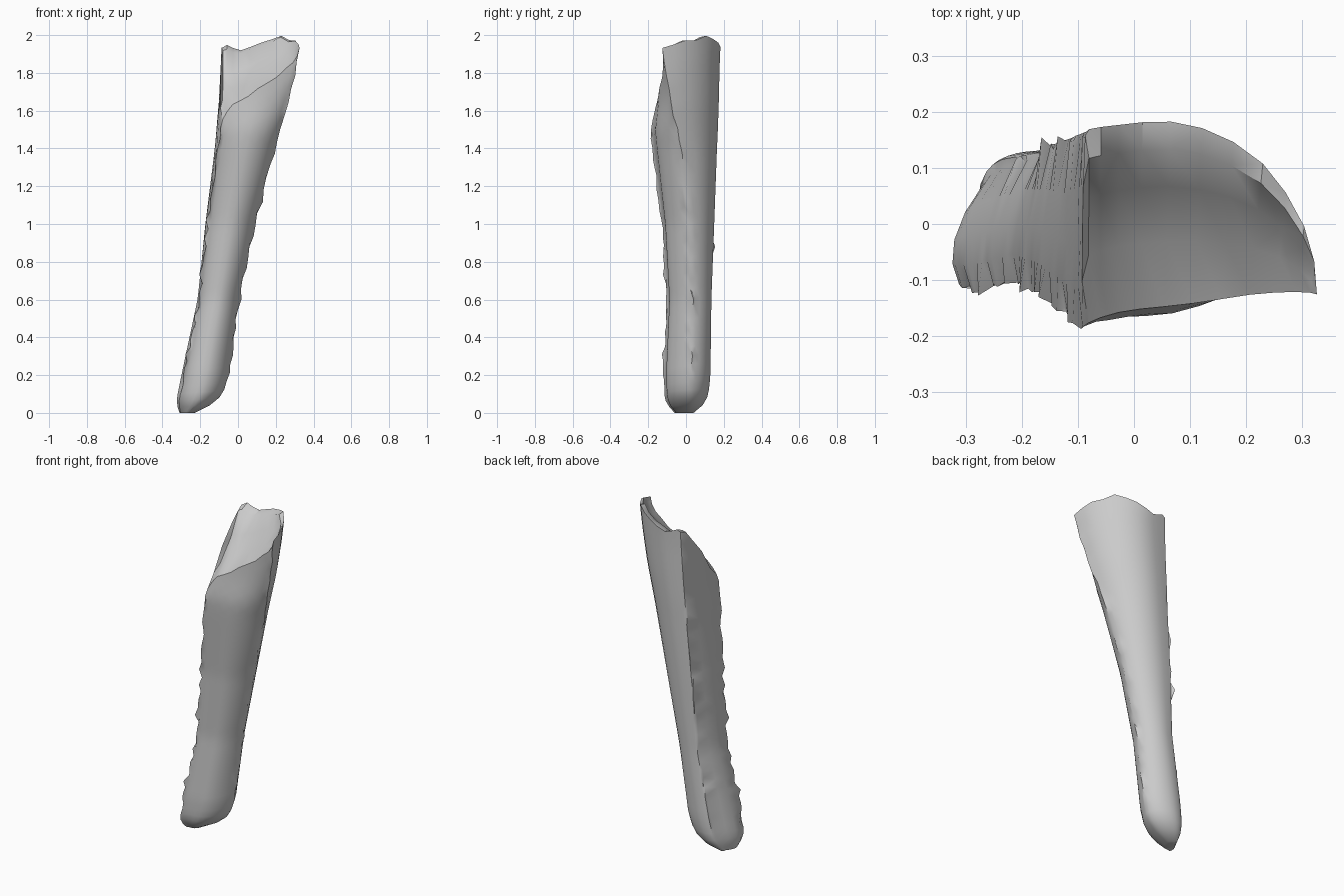
import bpy, bmesh, math, random
from mathutils import Vector

random.seed(4)
cube = bpy.data.objects.get("Cube")
if cube:
    bpy.data.objects.remove(cube)

# Stations up the stake: z, x of right side, x of left edge, y of back, y of front,
# x and y of the back right edge, y of left edge
STATIONS = [
    (0, -.31, -.23, .04, -.06, -.28, .02, .01),
    (.05, -.33, -.13, .1, -.105, -.275, .06, .02),
    (.1, -.325, -.08, .12, -.115, -.26, .085, .02),
    (.2, -.305, -.05, .13, -.12, -.24, .1, .03),
    (.6, -.22, .005, .135, -.1, -.17, .122, .03),
    (1, -.18, .09, .15, -.125, -.145, .137, .02),
    (1.4, -.13, .19, .165, -.175, -.115, .145, -.03),
    (1.5, -.12, .22, .17, -.185, -.11, .147, -.05),
    (1.65, -.105, .265, .175, -.165, -.1, .15, -.075),
    (1.85, -.095, .315, .18, -.155, -.09, .155, -.12),
    (2, -.085, .335, .187, -.15, -.085, .16, -.13),
]
# Rim heights around the outline: back, left corner, front, right flank
RIM = [(0, 1.94), (2, 1.95), (4, 1.93), (6, 1.95), (8, 1.99), (10, 1.97), (12, 1.94),
       (14, 1.86), (16, 1.77), (18, 1.71), (21, 1.63), (24, 1.5), (26, 1.75), (28, 1.94)]
BACK, FRONT, FLANK = 12, 12, 4
COUNT = BACK + FRONT + FLANK
EDGES = (0, BACK, BACK + FRONT)
ROWS = 34


def mix(a, b, t):
    return a + (b - a) * t


def sample(table, key):
    """Linear lookup in rows sorted by their first value."""
    for low, high in zip(table, table[1:]):
        if key <= high[0]:
            t = (key - low[0]) / (high[0] - low[0])
            return [mix(a, b, t) for a, b in zip(low[1:], high[1:])]
    return list(table[-1][1:])


def bulge(u):
    return math.sqrt(max(0, 1 - abs(2 * u - 1) ** 1.6))


def outline(column, z):
    """Point on the split-wood section: round back, flatter front, slanted flank."""
    right, left, back, front, x_right, y_right, y_left = sample(STATIONS, z)
    corner = mix(right, left, .08)
    if column < BACK:
        u = (1 - math.cos(math.pi * column / BACK)) / 2
        x, base = mix(x_right, left, u), mix(y_right, y_left, u)
        y = mix(base, back, bulge(u ** .6))
    elif column < BACK + FRONT:
        u = (1 - math.cos(math.pi * (column - BACK) / FRONT)) / 2
        x, base = mix(left, corner, u), mix(y_left, front, u)
        y = mix(base, front * mix(.75, 1, u), bulge(u) ** 1.4)
    else:
        u = (column - BACK - FRONT) / FLANK
        bend_x = right - (x_right - right) * .4
        bend_y = mix(front, y_right, .4)
        x = mix(mix(corner, bend_x, u), mix(bend_x, x_right, u), u)
        y = mix(mix(front, bend_y, u), mix(bend_y, y_right, u), u)
    return Vector((x, y, z))


bm = bmesh.new()
heights = [sample(RIM, c)[0] + random.uniform(-.012, .012) for c in range(COUNT)]

# Outer bark and split face, with splintered edges
rings = []
for row in range(ROWS + 1):
    ring = []
    for column in range(COUNT):
        t = row / ROWS
        p = outline(column, heights[column] * mix(t * t, t, .7))
        if column in EDGES and 3 < row < ROWS:
            p.x += random.uniform(-.006, .006)
            p.y += random.uniform(-.008, .008)
        ring.append(bm.verts.new(p))
    if rings:
        lower = rings[-1]
        for i in range(COUNT):
            j = (i + 1) % COUNT
            bm.faces.new((lower[j], lower[i], ring[i], ring[j]))
    rings.append(ring)
bm.faces.new(rings[0])

# Slanting break at the top: strips from the low front rim up to a ledge at the back
rim = rings[-1]
strips = [rim[BACK + FRONT:] + [rim[0]]]
for k in range(1, BACK):
    front, back = rim[BACK + FRONT - k], rim[k]
    strip = [front]
    for across, rise in ((.35, .28), (.65, .6), (.85, .94)):
        p = front.co.lerp(back.co, across)
        p.z = mix(front.co.z, back.co.z, rise) + random.uniform(-.008, .008)
        strip.append(bm.verts.new(p))
    strips.append(strip + [back])
for near, far in zip(strips, strips[1:]):
    for i in range(FLANK):
        bm.faces.new((near[i], far[i], far[i + 1], near[i + 1]))
for low, high in zip(strips[-1], strips[-1][1:]):
    bm.faces.new((low, rim[BACK], high))

# A few raised chips along the splintered edges
for row in range(6, ROWS - 4, 4):
    for column in EDGES:
        chip = rings[row + random.randint(-1, 1)][column]
        axis = sum((v.co for v in rings[row]), Vector()) / COUNT
        outward = chip.co - axis
        outward.z = 0
        chip.co += outward.normalized() * random.uniform(.005, .02)

bmesh.ops.triangulate(bm, faces=[f for f in bm.faces if len(f.verts) > 3])
bmesh.ops.recalc_face_normals(bm, faces=bm.faces)
mesh = bpy.data.meshes.new("split_wood_stake")
bm.to_mesh(mesh)
bm.free()
stake = bpy.data.objects.new("split_wood_stake", mesh)
bpy.context.collection.objects.link(stake)

# Plain grey material
grey = (.6, .6, .6, 1)
material = bpy.data.materials.new("plain_grey")
material.use_nodes = True
material.diffuse_color = grey
material.node_tree.nodes["Principled BSDF"].inputs["Base Color"].default_value = grey
mesh.materials.append(material)

bpy.context.view_layer.objects.active = stake
stake.select_set(True)
bpy.ops.object.shade_smooth_by_angle(angle=math.radians(40))
